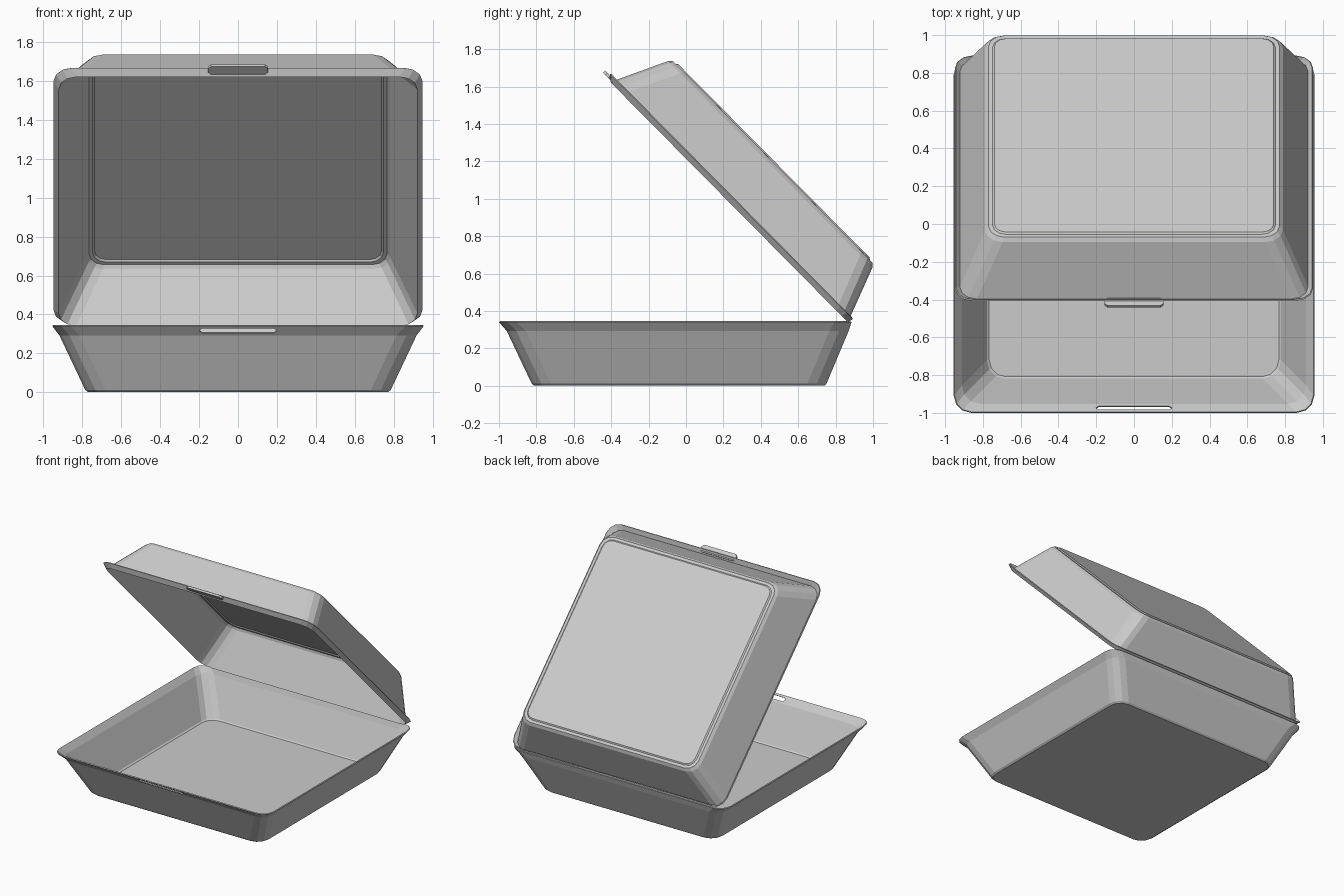
import bpy, bmesh, math
from mathutils import Matrix

if "Cube" in bpy.data.objects:
    bpy.data.objects.remove(bpy.data.objects["Cube"])

THICK = 0.008


def ring(bm, xr, yf, yb, z, r, seg=3):
    """Rounded rectangle loop of vertices, yf = front, yb = back."""
    corners = [(xr - r, yb - r, 0), (-xr + r, yb - r, 90),
               (-xr + r, yf + r, 180), (xr - r, yf + r, 270)]
    loop = []
    for cx, cy, a0 in corners:
        for i in range(seg + 1):
            a = math.radians(a0 + 90 * i / seg)
            loop.append(bm.verts.new((cx + r * math.cos(a), cy + r * math.sin(a), z)))
    return loop


def add_object(name, bm):
    me = bpy.data.meshes.new(name)
    bmesh.ops.recalc_face_normals(bm, faces=bm.faces[:])
    bm.to_mesh(me)
    bm.free()
    ob = bpy.data.objects.new(name, me)
    bpy.context.collection.objects.link(ob)
    return ob


def tray(name, rings):
    """Thin shell lofted through the rings, last ring is capped."""
    bm = bmesh.new()
    loops = [ring(bm, *p) for p in rings]
    n = len(loops[0])
    for a, b in zip(loops, loops[1:]):
        for i in range(n):
            j = (i + 1) % n
            bm.faces.new((a[i], a[j], b[j], b[i]))
    bm.faces.new(loops[-1])
    ob = add_object(name, bm)
    s = ob.modifiers.new("wall", "SOLIDIFY")
    s.thickness = THICK
    s.offset = 0
    return ob


def plate(name, w, h, d, cut):
    """Chamfered plate: w along x, h along y, d along z, centred."""
    bm = bmesh.new()
    pts = [(w, h - cut), (w - cut, h), (-w + cut, h), (-w, h - cut),
           (-w, -h + cut), (-w + cut, -h), (w - cut, -h), (w, -h + cut)]
    f = bm.faces.new([bm.verts.new((x, y, -d)) for x, y in pts])
    top = bmesh.ops.extrude_face_region(bm, geom=[f])["geom"]
    bmesh.ops.translate(bm, vec=(0, 0, 2 * d),
                        verts=[g for g in top if isinstance(g, bmesh.types.BMVert)])
    return add_object(name, bm)


# bottom tray: flared rim, sloping walls, floor
base = tray("bottom_tray", [
    (0.952, -0.997, 0.882, 0.343, 0.09),
    (0.915, -0.955, 0.866, 0.295, 0.10),
    (0.782, -0.822, 0.748, 0.014, 0.10),
    (0.768, -0.810, 0.738, THICK / 2, 0.09),
])

# latch slot through the front rim
cutter = plate("slot_cutter", 0.2, 0.015, 0.04, 0.014)
cutter.matrix_world = (Matrix.Translation((0, -0.975, 0.32))
                       @ Matrix.Rotation(math.radians(-49), 4, 'X'))
cutter.hide_render = True
cutter.hide_viewport = True
cut = base.modifiers.new("latch_slot", "BOOLEAN")
cut.operation = 'DIFFERENCE'
cut.object = cutter

# lid, built closed with the hinge at the origin, then opened by 45 degrees
opened = (Matrix.Translation((0, 0.868, 0.343))
          @ Matrix.Rotation(math.radians(-45.3), 4, 'X'))
lid = tray("lid", [
    (0.945, -1.835, 0.004, 0.028, 0.09),
    (0.922, -1.802, -0.002, 0.0, 0.09),
    (0.785, -1.665, -0.118, 0.292, 0.09),
    (0.768, -1.648, -0.135, 0.310, 0.08),
    (0.748, -1.628, -0.155, 0.310, 0.07),
    (0.738, -1.618, -0.165, 0.318, 0.06),
])
lid.matrix_world = opened

# latch tab on the lid's front rim
tab = plate("latch_tab", 0.155, 0.028, 0.008, 0.016)
tab.matrix_world = opened @ Matrix.Translation((0, -1.84, 0.012))
